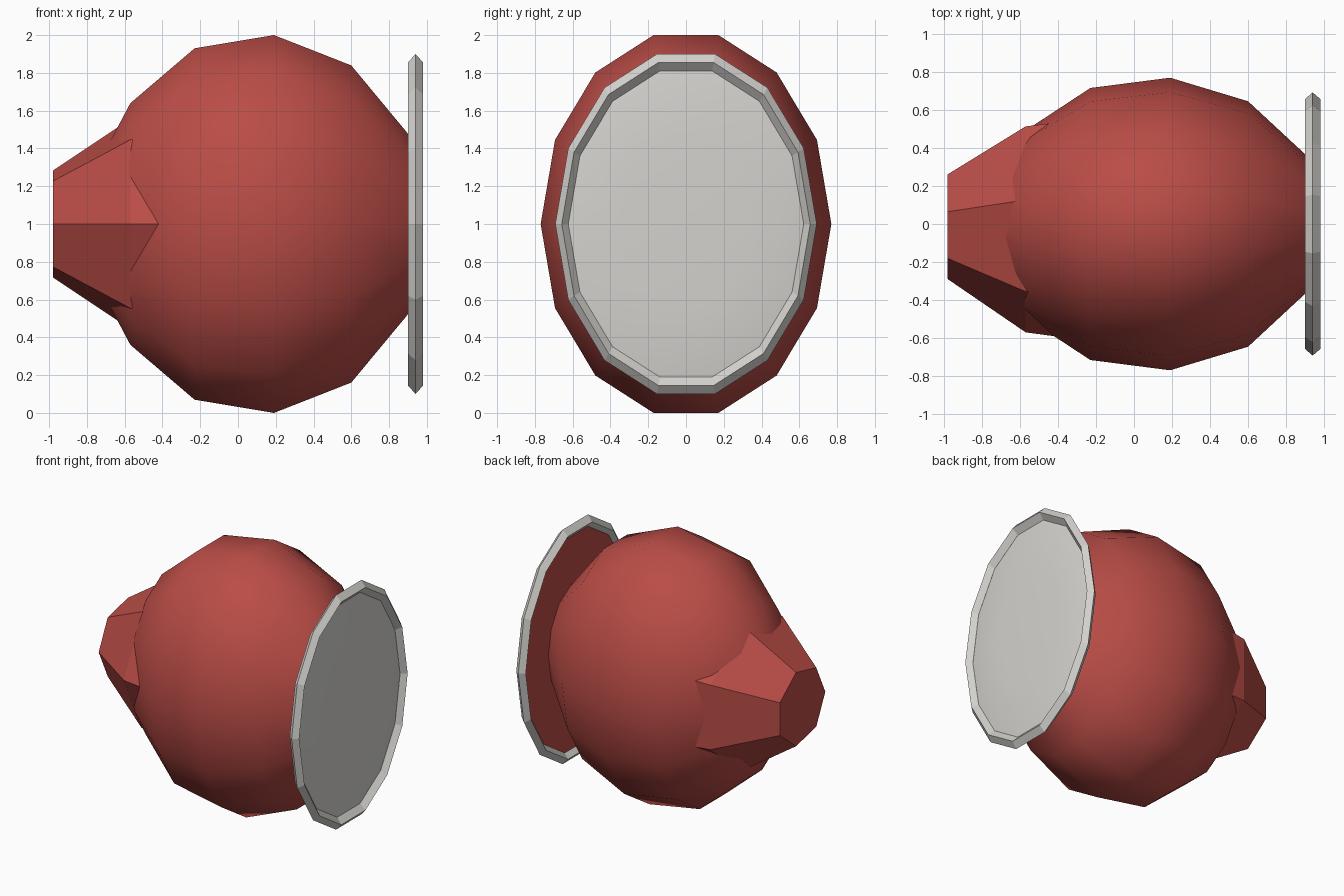
import bpy
import bmesh
from math import cos, sin, pi

cube = bpy.data.objects.get("Cube")
if cube:
    bpy.data.objects.remove(cube, do_unlink=True)


def make_material(name, rgb):
    mat = bpy.data.materials.new(name)
    mat.use_nodes = True
    color = (*rgb, 1.0)
    mat.diffuse_color = color
    mat.node_tree.nodes["Principled BSDF"].inputs["Base Color"].default_value = color
    return mat


def lathe(name, profile, mat, sides=14, squash=0.75, start=0.0, smooth=False, closed=False):
    """Sweep (x, radius) points around the x axis at z = 1; zero radius makes a pole."""
    bm = bmesh.new()
    rings = []
    for x, r in profile:
        if r == 0:
            rings.append([bm.verts.new((x, 0, 1))] * sides)
            continue
        angles = [start + 2 * pi * i / sides for i in range(sides)]
        rings.append([bm.verts.new((x, squash * r * cos(a), 1 + r * sin(a))) for a in angles])
    pairs = list(zip(rings, rings[1:]))
    if closed:
        pairs.append((rings[-1], rings[0]))
    for a, b in pairs:
        for i in range(sides):
            j = (i + 1) % sides
            corners = list(dict.fromkeys((a[i], b[i], b[j], a[j])))
            face = bm.faces.new(corners)
            face.smooth = smooth
    mesh = bpy.data.meshes.new(name)
    bm.normal_update()
    bm.to_mesh(mesh)
    bm.free()
    mesh.materials.append(mat)
    obj = bpy.data.objects.new(name, mesh)
    bpy.context.collection.objects.link(obj)
    return obj


red = make_material("warm red", (0.49, 0.073, 0.062))
white = make_material("off white", (0.66, 0.65, 0.62))

# Rounded main shell, running back into the front plate
lathe("body_shell", [(-0.84, 0), (-0.78, 0.25), (-0.57, 0.656), (-0.23, 0.954), (0.19, 1.026),
                     (0.6, 0.861), (0.9, 0.49), (0.94, 0.44)], red, smooth=True)

# Seven-sided faceted nozzle with a flat end
lathe("nozzle", [(-0.98, 0), (-0.98, 0.29), (-0.57, 0.57), (-0.2, 0.62)], red,
      sides=7, squash=1.0, start=pi)

# Diamond-section rim around the plate
lathe("plate_rim", [(0.9, 0.877), (0.94, 0.923), (0.98, 0.877), (0.94, 0.831)], white, closed=True)

# Flat back and gently domed front of the plate
lathe("plate_back", [(0.932, 0), (0.932, 0.838)], red)
lathe("plate_front", [(0.938, 0.838), (0.955, 0.7), (0.963, 0.45), (0.966, 0)], white, smooth=True)
